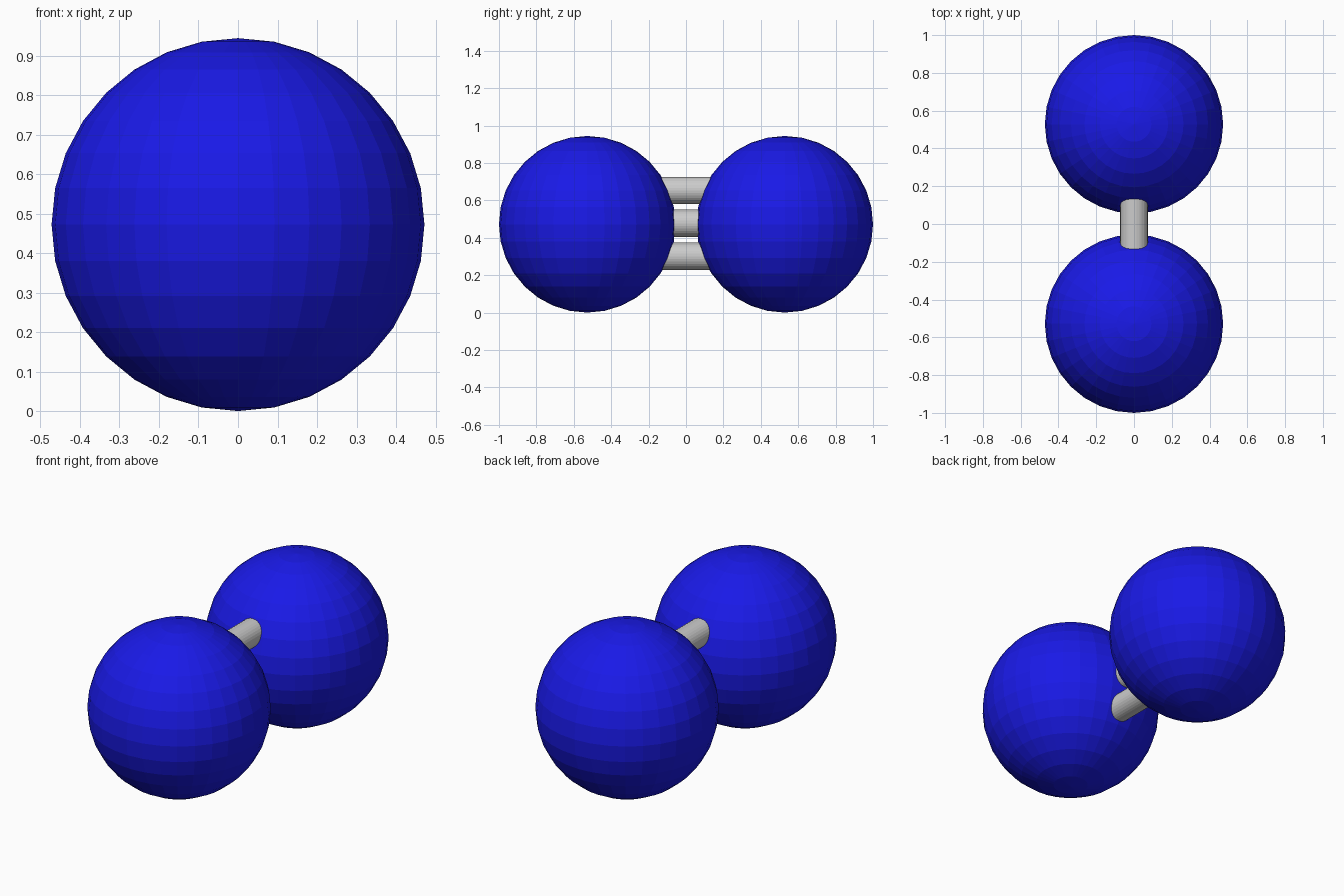
import bpy, math

if "Cube" in bpy.data.objects:
    bpy.data.objects.remove(bpy.data.objects["Cube"])

R = 0.472           # atom radius
Y = 1.0 - R         # atom centre offset along y
Z = 0.474           # height of the atom centres

blue = bpy.data.materials.new("atom_blue")
blue.diffuse_color = (0.01, 0.01, 0.8, 1)
blue.use_nodes = True
blue.node_tree.nodes["Principled BSDF"].inputs["Base Color"].default_value = blue.diffuse_color


# Two flat-shaded atoms
def atom(name, y):
    bpy.ops.mesh.primitive_uv_sphere_add(segments=32, ring_count=16, radius=R,
                                         location=(0, y, R))
    ob = bpy.context.object
    ob.name = name
    ob.data.materials.append(blue)


# Bond rods run between the atom centres
def bond(name, z):
    bpy.ops.mesh.primitive_cylinder_add(vertices=32, radius=0.073, depth=2 * Y,
                                        location=(0, 0, z),
                                        rotation=(math.pi / 2, 0, 0))
    bpy.context.object.name = name


atom("front_atom", -Y)
atom("back_atom", Y)
for name, offset in (("lower_bond", -0.176), ("middle_bond", 0), ("upper_bond", 0.176)):
    bond(name, Z + 0.003 + offset)
